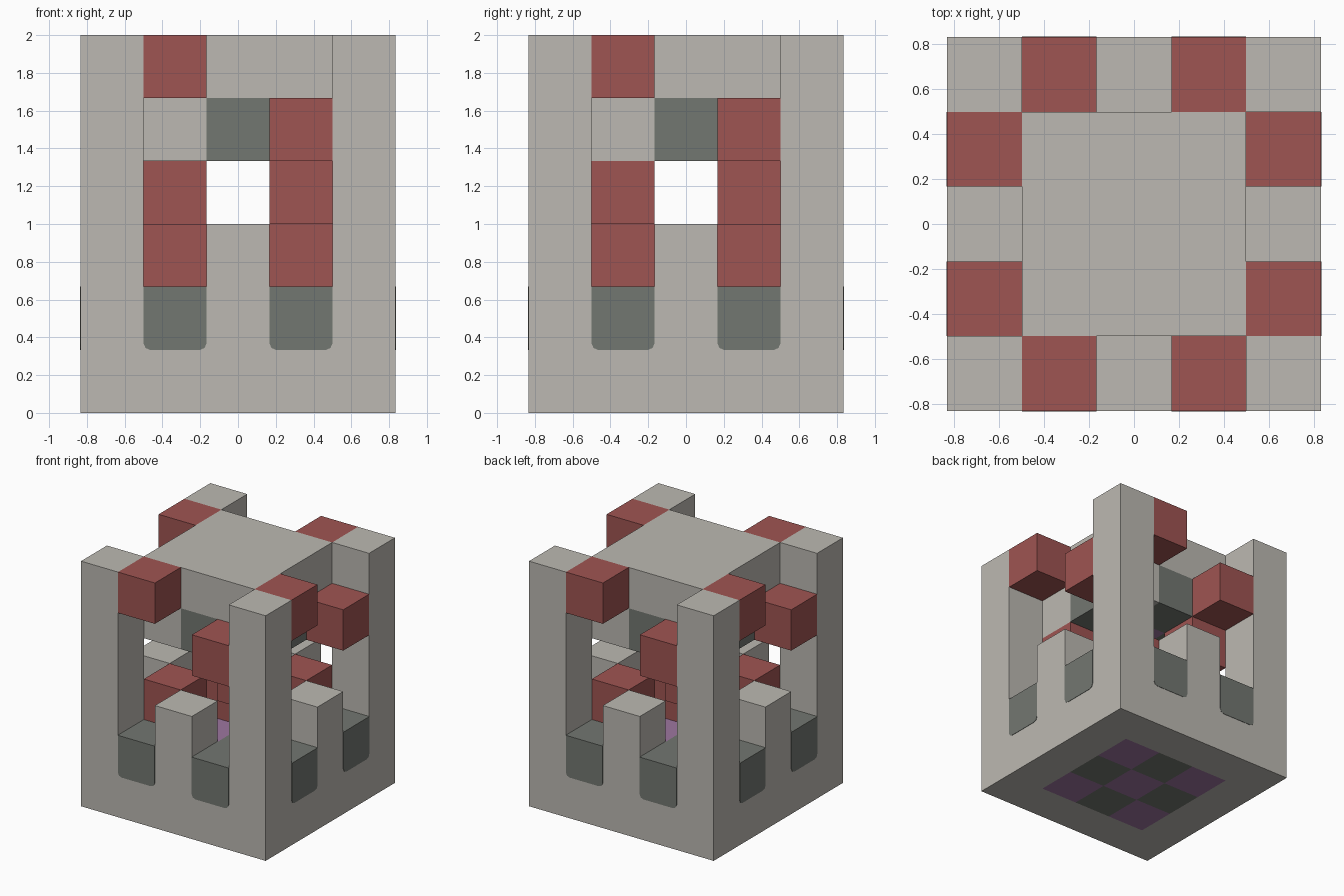
import bpy, bmesh
from math import pi
from mathutils import Matrix, Vector

old = bpy.data.objects.get("Cube")
if old:
    bpy.data.objects.remove(old, do_unlink=True)

CELL = 1 / 3    # everything sits on a 5 x 5 x 6 grid of cubes
LIP = 0.003     # how far the dark insets stand proud


def material(name, rgb):
    m = bpy.data.materials.new(name)
    m.use_nodes = True
    m.diffuse_color = (*rgb, 1)
    m.node_tree.nodes["Principled BSDF"].inputs["Base Color"].default_value = (*rgb, 1)
    return m


stone = material("pale_stone", (0.503, 0.485, 0.445))
red = material("dull_red", (0.347, 0.089, 0.084))
slate = material("dark_slate", (0.171, 0.184, 0.165))
purple = material("dusty_purple", (0.337, 0.181, 0.352))


def block(name, corner, size, mat, turn=0, inset=False):
    """Box given in grid cells, turned by quarter turns about the z axis."""
    lo = Vector(corner) * CELL - Vector((2.5, 2.5, 0)) * CELL
    hi = lo + Vector(size) * CELL
    if inset:
        lo.y -= LIP
        hi.z += LIP
    bm = bmesh.new()
    bmesh.ops.create_cube(bm, size=1)
    bmesh.ops.scale(bm, vec=hi - lo, verts=bm.verts)
    bmesh.ops.translate(bm, vec=(lo + hi) / 2, verts=bm.verts)
    if inset:
        # round the two lower edges that run inwards
        low = [e for e in bm.edges
               if all(v.co.z < lo.z + 0.01 for v in e.verts)
               and abs(e.verts[0].co.x - e.verts[1].co.x) < 0.01]
        bmesh.ops.bevel(bm, geom=low, offset=0.035, segments=2,
                        profile=0.5, affect='EDGES')
    bmesh.ops.transform(bm, matrix=Matrix.Rotation(turn * pi / 2, 4, 'Z'), verts=bm.verts)
    me = bpy.data.meshes.new(name)
    bm.to_mesh(me)
    bm.free()
    me.materials.append(mat)
    ob = bpy.data.objects.new(name, me)
    bpy.context.collection.objects.link(ob)
    return ob


# The four sides are the same, each a quarter turn on
for t, side in enumerate(("front", "left", "back", "right")):
    block(side + "_wall", (0, 0, 0), (4, 1, 2), stone, t)
    block(side + "_corner_post", (0, 0, 2), (1, 1, 4), stone, t)
    block(side + "_short_post", (2, 0, 2), (1, 1, 1), stone, t)
    block(side + "_upper_bracket", (1, 0, 5), (1, 1, 1), red, t)
    block(side + "_lower_bracket", (3, 0, 4), (1, 1, 1), red, t)
    for i in (1, 3):
        block(f"{side}_sill_{i}", (i, 0, 1), (1, 1, 1), slate, t, inset=True)
    # ceiling layer
    block(side + "_ceiling_corner", (1, 1, 4), (1, 1, 1), stone, t)
    block(side + "_ceiling_edge", (2, 1, 4), (1, 1, 1), slate, t)

# Chequered core of the base
for k in range(2):
    for i in range(1, 4):
        for j in range(1, 4):
            mat = slate if (i + j + k) % 2 else purple
            block(f"core_{i}_{j}_{k}", (i, j, k), (1, 1, 1), mat)

# Red cubes inside: a diagonal on the floor, the other diagonal hung above
for i in (1, 2, 3):
    block(f"floor_cube_{i}", (i, i, 2), (1, 1, 1), red)
for i in (1, 3):
    block(f"hanging_cube_{i}", (i, 4 - i, 3), (1, 1, 1), red)

# Ceiling centre and roof
block("ceiling_centre", (2, 2, 4), (1, 1, 1), purple)
block("roof", (1, 1, 5), (3, 3, 1), stone)
